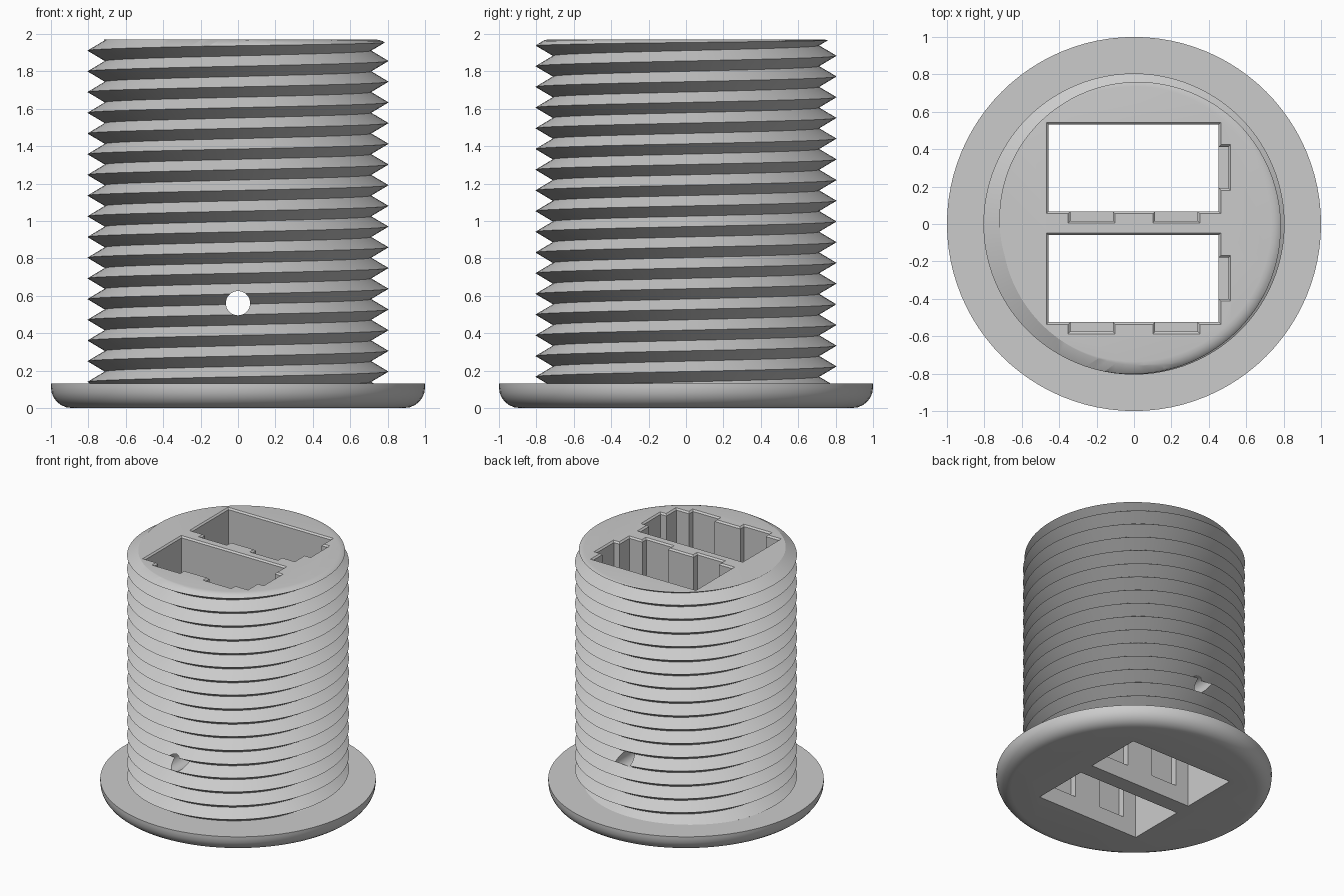
import bpy, bmesh
from math import pi, sin, cos, radians

if "Cube" in bpy.data.objects:
    bpy.data.objects.remove(bpy.data.objects["Cube"])

SEG = 96                      # sides around the axis
PITCH, CREST, ROOT = 0.1107, 0.805, 0.712
TOP, RIM = 1.97, 0.13

grey = bpy.data.materials.new("plain grey")
grey.use_nodes = True
grey.diffuse_color = (0.6, 0.6, 0.6, 1)
grey.node_tree.nodes["Principled BSDF"].inputs["Base Color"].default_value = (0.6, 0.6, 0.6, 1)


def make(name, bm):
    bmesh.ops.recalc_face_normals(bm, faces=bm.faces)
    mesh = bpy.data.meshes.new(name)
    bm.to_mesh(mesh)
    bm.free()
    mesh.materials.append(grey)
    ob = bpy.data.objects.new(name, mesh)
    bpy.context.collection.objects.link(ob)
    return ob


def lathe(name, profile):
    """Closed solid from (radius, z) points, bottom to top."""
    bm = bmesh.new()
    rings = [[bm.verts.new((r * cos(2 * pi * i / SEG), r * sin(2 * pi * i / SEG), z))
              for i in range(SEG)] for r, z in profile]
    for a, b in zip(rings, rings[1:]):
        for i in range(SEG):
            j = (i + 1) % SEG
            bm.faces.new((a[i], a[j], b[j], b[i]))
    bm.faces.new(rings[0])
    bm.faces.new(rings[-1])
    return make(name, bm)


def threaded_rod(name, turns, start):
    """One V-thread ribbon wound into a closed rod."""
    bm = bmesh.new()

    def helix(radius, z, count):
        return [bm.verts.new((radius * cos(2 * pi * i / SEG), radius * sin(2 * pi * i / SEG),
                              z + PITCH * i / SEG)) for i in range(count + 1)]
    total = turns * SEG
    last = total - SEG
    crest = helix(CREST, start, total)
    root = helix(ROOT, start + PITCH / 2, last)
    for i in range(last):
        bm.faces.new((crest[i], crest[i + 1], root[i + 1], root[i]))
        bm.faces.new((root[i], root[i + 1], crest[i + 1 + SEG], crest[i + SEG]))
    for first, z in ((0, start), (last, start + PITCH * turns)):
        hub = bm.verts.new((0, 0, z))
        loop = crest[first:first + SEG + 1] + [root[first]]
        for a, b in zip(loop, loop[1:] + loop[:1]):
            bm.faces.new((hub, a, b))
    return make(name, bm)


def slot(x0, x1, y0, y1, z0, lip=0.012):
    """Box cutter with a small chamfer at the top opening."""
    bm = bmesh.new()
    rings = []
    for z, g in ((z0, 0), (TOP - lip, 0), (TOP + lip, 2 * lip)):
        rings.append([bm.verts.new(p) for p in ((x0 - g, y0 - g, z), (x1 + g, y0 - g, z),
                                                (x1 + g, y1 + g, z), (x0 - g, y1 + g, z))])
    for a, b in zip(rings, rings[1:]):
        for i in range(4):
            j = (i + 1) % 4
            bm.faces.new((a[i], a[j], b[j], b[i]))
    bm.faces.new(rings[0])
    bm.faces.new(rings[-1])
    return make("slot_cutter", bm)


def combine(target, other, operation):
    mod = target.modifiers.new("combine", 'BOOLEAN')
    mod.operation, mod.object, mod.solver = operation, other, 'EXACT'
    bpy.context.view_layer.objects.active = target
    bpy.ops.object.modifier_apply(modifier=mod.name)
    bpy.data.objects.remove(other)


# Threaded barrel trimmed to length with a rounded top edge
barrel = threaded_rod("threaded_sleeve", 22, 1.855 - 18 * PITCH)
arc = [pi / 2 * k / 6 for k in range(7)]
envelope = lathe("envelope", [(0.83, 0.06)] +
                 [(0.735 + 0.08 * cos(a), 1.9 + (TOP - 1.9) * sin(a)) for a in arc])
combine(barrel, envelope, 'INTERSECT')

# Flange with a rounded lower edge
flange = lathe("flange", [(0.89 + 0.11 * sin(a), 0.11 - 0.11 * cos(a)) for a in arc] + [(1, RIM)])
combine(barrel, flange, 'UNION')

# Two rectangular shafts, each with two side grooves and one end groove
for y in (0.067, -0.525):
    combine(barrel, slot(-0.457, 0.453, y, y + 0.465, -0.1), 'DIFFERENCE')
    for x in (-0.34, 0.113):
        combine(barrel, slot(x, x + 0.227, y - 0.05, y + 0.03, RIM), 'DIFFERENCE')
    combine(barrel, slot(0.42, 0.505, y + 0.125, y + 0.345, RIM), 'DIFFERENCE')

# Cross pin hole from front to back
bpy.ops.mesh.primitive_cylinder_add(vertices=32, radius=0.065, depth=2.4,
                                    location=(0, 0, 0.56), rotation=(pi / 2, 0, 0))
combine(barrel, bpy.context.object, 'DIFFERENCE')

bpy.ops.object.select_all(action='DESELECT')
barrel.select_set(True)
bpy.context.view_layer.objects.active = barrel
bpy.ops.object.shade_smooth_by_angle(angle=radians(30))
